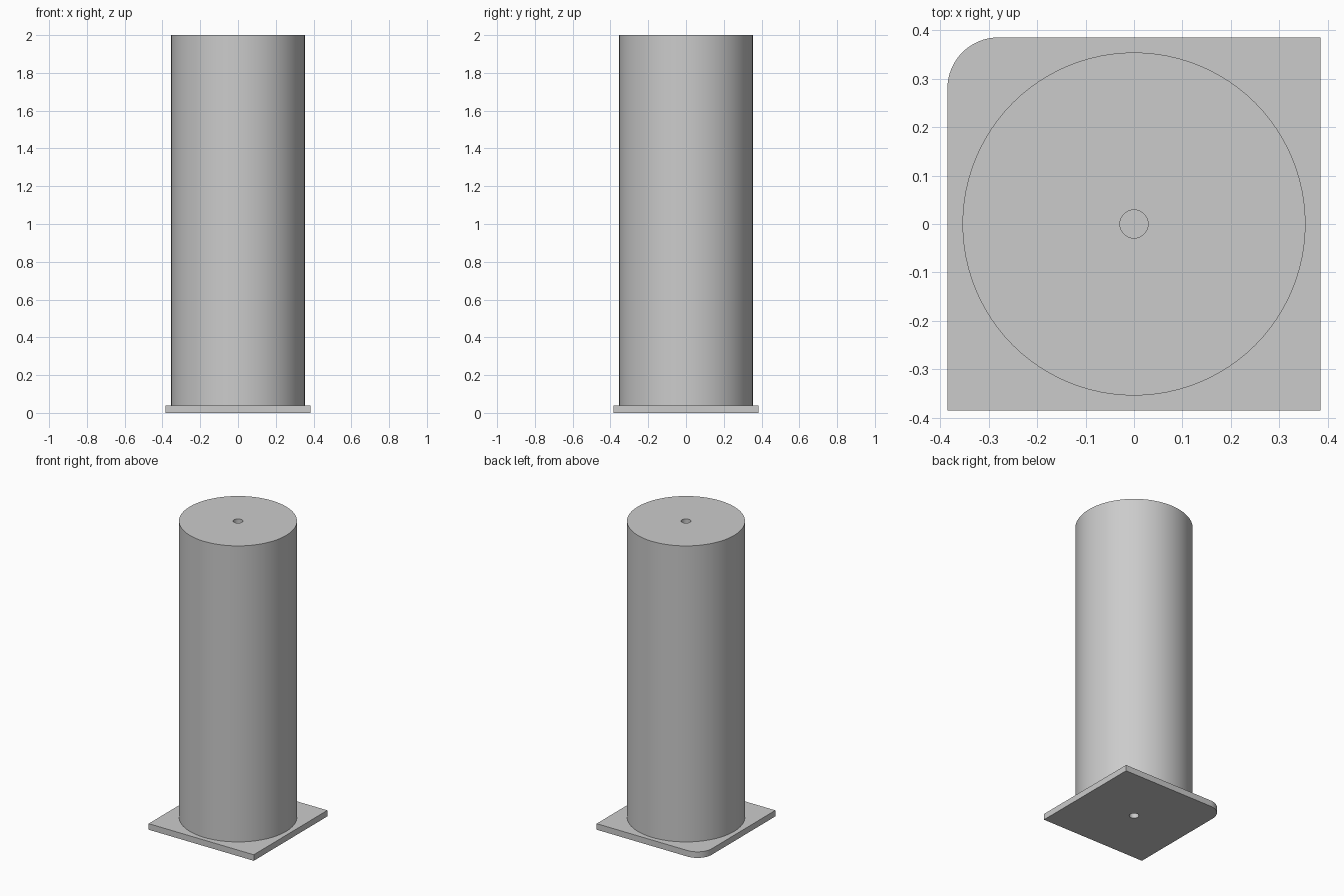
import bpy, bmesh, math

PLATE_HALF, PLATE_H, CORNER_R = 0.385, 0.04, 0.105
POST_R, TOP, HOLE_R, HOLE_DEPTH = 0.354, 2.0, 0.029, 0.2

cube = bpy.data.objects.get("Cube")
if cube:
    bpy.data.objects.remove(cube, do_unlink=True)

grey = bpy.data.materials.new("light_grey")
grey.use_nodes = True
colour = (0.6, 0.6, 0.6, 1)
grey.diffuse_color = colour
grey.node_tree.nodes["Principled BSDF"].inputs["Base Color"].default_value = colour


def make_object(name, bm):
    """Turn a bmesh into a grey object with correct normals."""
    bmesh.ops.recalc_face_normals(bm, faces=bm.faces)
    mesh = bpy.data.meshes.new(name)
    bm.to_mesh(mesh)
    bm.free()
    mesh.materials.append(grey)
    obj = bpy.data.objects.new(name, mesh)
    bpy.context.collection.objects.link(obj)
    return obj


def cylinder(name, radius, z0, z1, sides):
    bm = bmesh.new()
    bmesh.ops.create_cone(bm, cap_ends=True, segments=sides,
                          radius1=radius, radius2=radius, depth=z1 - z0)
    bmesh.ops.translate(bm, verts=bm.verts, vec=(0, 0, (z0 + z1) / 2))
    return make_object(name, bm)


def finish(obj, cutter):
    """Cut the centre hole, then smooth the round walls."""
    bpy.ops.object.select_all(action='DESELECT')
    bpy.context.view_layer.objects.active = obj
    obj.select_set(True)
    cut = obj.modifiers.new("centre_hole", 'BOOLEAN')
    cut.operation = 'DIFFERENCE'
    cut.solver = 'EXACT'
    cut.object = cutter
    bpy.ops.object.modifier_apply(modifier=cut.name)
    bpy.data.objects.remove(cutter, do_unlink=True)
    bpy.ops.object.shade_smooth_by_angle(angle=math.radians(30))


# Square base plate with one rounded corner at the back right
bm = bmesh.new()
bmesh.ops.create_cube(bm, size=1)
for v in bm.verts:
    v.co = (v.co.x * 2 * PLATE_HALF, v.co.y * 2 * PLATE_HALF, (v.co.z + 0.5) * PLATE_H)
corner = [e for e in bm.edges if all(v.co.x < 0 < v.co.y for v in e.verts)]
bmesh.ops.bevel(bm, geom=corner, offset=CORNER_R, segments=16, profile=0.5, affect='EDGES')
plate = make_object("base_plate", bm)
finish(plate, cylinder("plate_hole_cutter", HOLE_R, -0.1, PLATE_H + 0.1, 32))

# Round post with a blind hole in its top
post = cylinder("post", POST_R, PLATE_H, TOP, 96)
finish(post, cylinder("post_hole_cutter", HOLE_R, TOP - HOLE_DEPTH, TOP + 0.1, 32))
